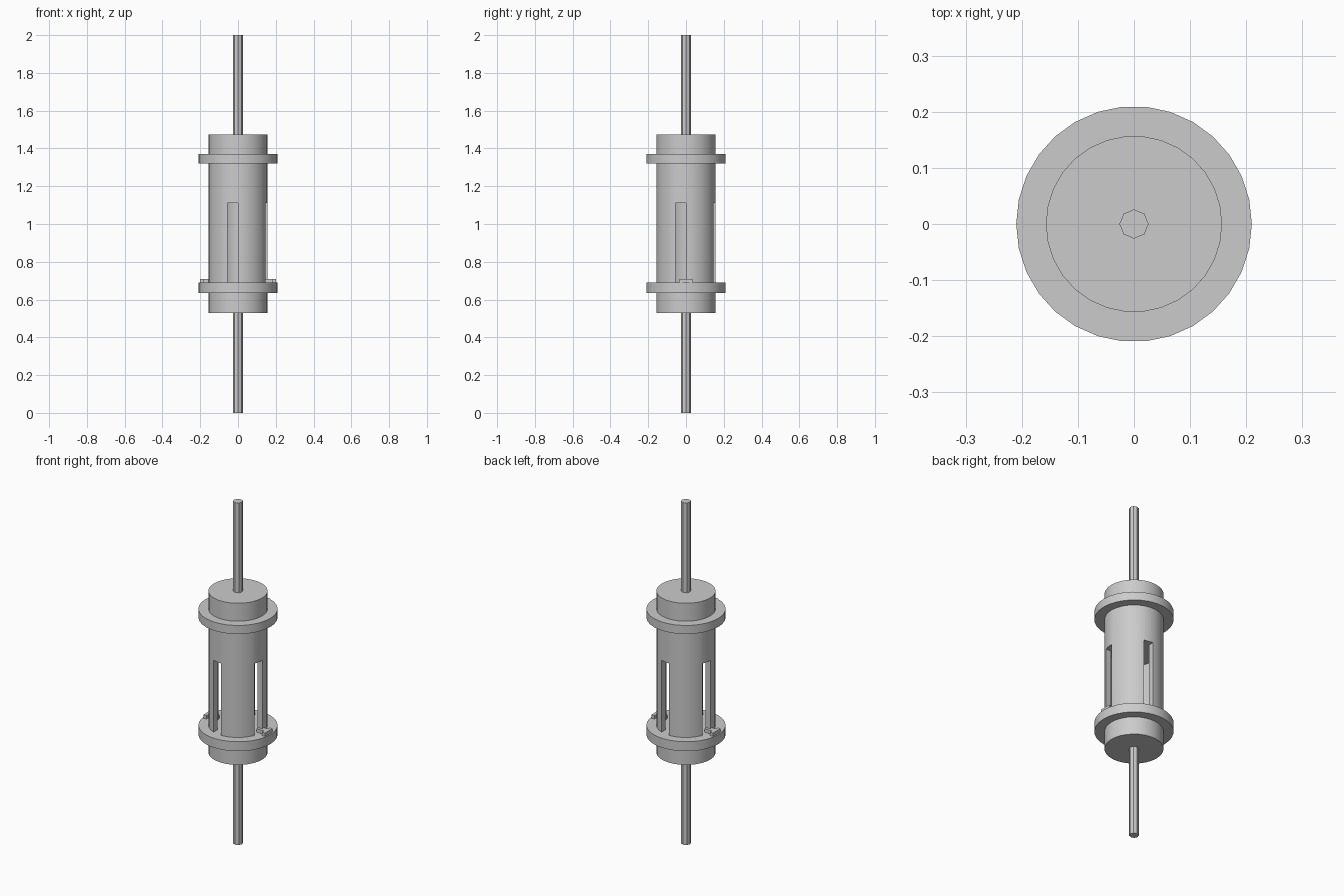
import bpy
import math
from mathutils import Matrix, Vector

cube = bpy.data.objects.get("Cube")
if cube:
    bpy.data.objects.remove(cube, do_unlink=True)

GREY = (0.6, 0.6, 0.6, 1)
grey = bpy.data.materials.new("plain grey")
grey.use_nodes = True
grey.diffuse_color = GREY
grey.node_tree.nodes["Principled BSDF"].inputs["Base Color"].default_value = GREY

BODY_R, BORE_R, RING_R, ROD_R = 0.157, 0.125, 0.21, 0.026
FLOOR, CEILING = 0.69, 1.11


def cylinder(name, radius, z0, z1, sides=30):
    """Vertical cylinder with a corner on the x axis."""
    bpy.ops.mesh.primitive_cylinder_add(vertices=sides, radius=radius, depth=z1 - z0)
    ob = bpy.context.object
    ob.name = name
    ob.data.transform(Matrix.Translation((0, 0, (z0 + z1) / 2)) @ Matrix.Rotation(math.pi / 2, 4, 'Z'))
    ob.data.materials.append(grey)
    return ob


def box(name, lo, hi, turn=0):
    """Box between two corners, turned about the z axis."""
    lo, hi = Vector(lo), Vector(hi)
    bpy.ops.mesh.primitive_cube_add(size=1)
    ob = bpy.context.object
    ob.name = name
    size = hi - lo
    ob.data.transform(Matrix.Rotation(turn, 4, 'Z') @ Matrix.Translation((lo + hi) / 2)
                      @ Matrix.Diagonal((*size, 1)))
    ob.data.materials.append(grey)
    return ob


def cut(target, cutter):
    """Subtract a cutter and remove it."""
    mod = target.modifiers.new("cut", 'BOOLEAN')
    mod.operation = 'DIFFERENCE'
    mod.solver = 'EXACT'
    mod.object = cutter
    cutter.hide_render = True
    bpy.context.view_layer.objects.active = target
    bpy.ops.object.modifier_apply(modifier=mod.name)
    bpy.data.objects.remove(cutter, do_unlink=True)


def smooth(ob):
    bpy.ops.object.select_all(action='DESELECT')
    ob.select_set(True)
    bpy.context.view_layer.objects.active = ob
    bpy.ops.object.shade_smooth_by_angle(angle=math.radians(30))


# Housing: hollow chamber opened by four off-centre slots
body = cylinder("body", BODY_R, 0.53, 1.475)
cut(body, cylinder("bore", BORE_R, FLOOR, CEILING))
for i in range(4):
    cut(body, box("slot", (0.1, -0.055, FLOOR), (0.2, 0, CEILING), i * math.pi / 2))
smooth(body)

# Flange rings
for name, z0, z1 in (("lower_ring", 0.635, 0.69), ("upper_ring", 1.32, 1.37)):
    ring = cylinder(name, RING_R, z0, z1)
    cut(ring, cylinder("ring_hole", BODY_R - 0.004, z0 - 0.1, z1 + 0.1))
    smooth(ring)

# Rods at both ends
for name, z0, z1 in (("lower_rod", 0, 0.53), ("upper_rod", 1.475, 2)):
    cylinder(name, ROD_R, z0, z1, 8)

# T-shaped catches resting on the lower ring
for side, turn in (("left", 0), ("right", math.pi)):
    box(side + "_catch_stem", (0.13, -0.017, FLOOR), (0.18, 0.017, 0.71), turn)
    box(side + "_catch_bar", (0.18, -0.035, FLOOR), (0.2, 0.035, 0.71), turn)
